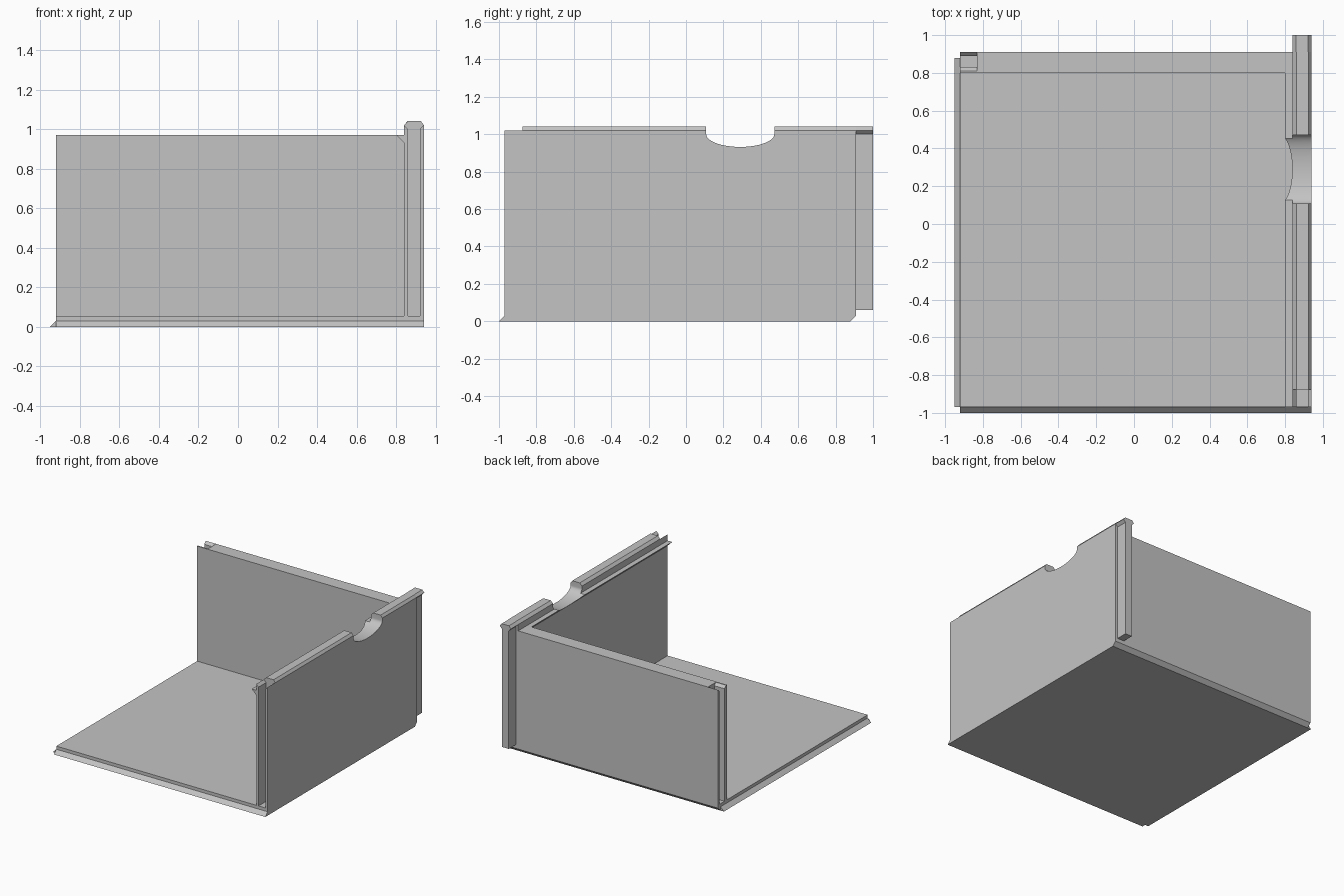
import bpy
import bmesh
import math

cube = bpy.data.objects.get("Cube")
if cube:
    bpy.data.objects.remove(cube, do_unlink=True)

grey = bpy.data.materials.new("light_grey")
grey.use_nodes = True
colour = (0.55, 0.55, 0.55, 1)
grey.diffuse_color = colour
grey.node_tree.nodes["Principled BSDF"].inputs["Base Color"].default_value = colour


def prism(name, axis, profiles, start, end):
    """Extrude closed 2D profiles along x (points are y, z) or y (points are x, z)."""
    bm = bmesh.new()
    for profile in profiles:
        rings = []
        for d in (start, end):
            pts = [(d, u, z) if axis == "x" else (u, d, z) for u, z in profile]
            rings.append([bm.verts.new(p) for p in pts])
        bm.faces.new(rings[0])
        bm.faces.new(rings[1])
        n = len(profile)
        for i in range(n):
            j = (i + 1) % n
            bm.faces.new((rings[0][i], rings[0][j], rings[1][j], rings[1][i]))
    bmesh.ops.recalc_face_normals(bm, faces=bm.faces)
    mesh = bpy.data.meshes.new(name)
    bm.to_mesh(mesh)
    bm.free()
    mesh.materials.append(grey)
    ob = bpy.data.objects.new(name, mesh)
    bpy.context.collection.objects.link(ob)
    return ob


def cut(ob, cutter):
    """Subtract the cutter and bake the result."""
    mod = ob.modifiers.new("cut", "BOOLEAN")
    mod.operation = "DIFFERENCE"
    mod.solver = "EXACT"
    mod.object = cutter
    deps = bpy.context.evaluated_depsgraph_get()
    baked = bpy.data.meshes.new_from_object(ob.evaluated_get(deps))
    ob.modifiers.clear()
    ob.data = baked


FLOOR = 0.055    # top of the floor
BACK_TOP = 0.97  # top of the back wall
SIDE_TOP = 1.02  # shoulder of the side wall
RIB_TOP = 1.04
NECK, HEAD = 0.03, 0.05  # half widths of the dovetail
SIDE_X = 0.89    # centre line of the side wall
BACK_Y = 0.86


def dovetail(mid, bottom, shoulder, top, bevel):
    """Narrow neck flaring into a wide head, mirrored about mid."""
    half = [(NECK, bottom), (NECK, shoulder - 0.02), (HEAD, shoulder), (HEAD - bevel, top)]
    return [(mid + w, z) for w, z in half] + [(mid - w, z) for w, z in reversed(half)]


# Floor with sloped front lip and bevelled back edge
prism("floor", "x", [[(-1, 0), (-0.97, 0.03), (-0.97, FLOOR), (0.91, FLOOR),
                      (0.91, 0.03), (0.88, 0)]], -0.92, 0.94)
prism("left_lip", "y", [[(-0.95, 0), (-0.92, 0.03), (-0.92, 0)]], -0.97, 0.88)

# Back wall, with an open dovetail slot at its free end
prism("back_wall", "x", [[(0.80, FLOOR), (0.80, BACK_TOP), (0.91, BACK_TOP),
                          (0.91, FLOOR)]], -0.83, 0.84)
inner = [(0.80, FLOOR), (0.80, BACK_TOP), (BACK_Y - HEAD, BACK_TOP),
         (BACK_Y - NECK, BACK_TOP - 0.02), (BACK_Y - NECK, FLOOR)]
outer = [(0.91, FLOOR), (0.91, BACK_TOP), (BACK_Y + NECK, BACK_TOP - 0.02),
         (BACK_Y + NECK, FLOOR)]
prism("back_slot_cheeks", "x", [inner, outer], -0.92, -0.83)

# Side wall: inner ledge, top rib with bevelled corners
ledge = [(0.84, FLOOR), (0.84, 0.93), (0.80, BACK_TOP), (0.84, BACK_TOP)]
side = prism("side_wall", "y", [ledge + [(0.84, SIDE_TOP), (0.86, RIB_TOP), (0.925, RIB_TOP),
                                         (0.94, SIDE_TOP), (0.94, FLOOR)]], -0.875, 0.91)

# Finger notch through the side wall
arc = [(0.29 + 0.182 * math.cos(t), 1.0 - 0.068 * math.sin(t))
       for t in (math.pi * i / 32 for i in range(33))]
cutter = prism("notch_cutter", "x", [[(0.472, 1.2)] + arc + [(0.108, 1.2)]], 0.7, 1.1)
cutter.hide_render = True
cut(side, cutter)
bpy.data.objects.remove(cutter, do_unlink=True)

# Slot at the front end of the side wall
inner = ledge + [(0.84, SIDE_TOP), (SIDE_X - NECK, SIDE_TOP - 0.02), (SIDE_X - NECK, FLOOR)]
outer = [(0.94, FLOOR), (0.94, SIDE_TOP), (SIDE_X + NECK, SIDE_TOP - 0.02),
         (SIDE_X + NECK, FLOOR)]
prism("side_slot_cheeks", "y", [inner, outer], -0.97, -0.875)

# Tongue projecting from the back end of the side wall
prism("side_tongue", "y", [dovetail(SIDE_X, 0.06, SIDE_TOP, RIB_TOP, 0.018)], 0.91, 1.0)

# Smooth the notch while keeping all other edges sharp
bpy.ops.object.select_all(action="DESELECT")
side.select_set(True)
bpy.context.view_layer.objects.active = side
bpy.ops.object.shade_smooth_by_angle(angle=math.radians(25))
